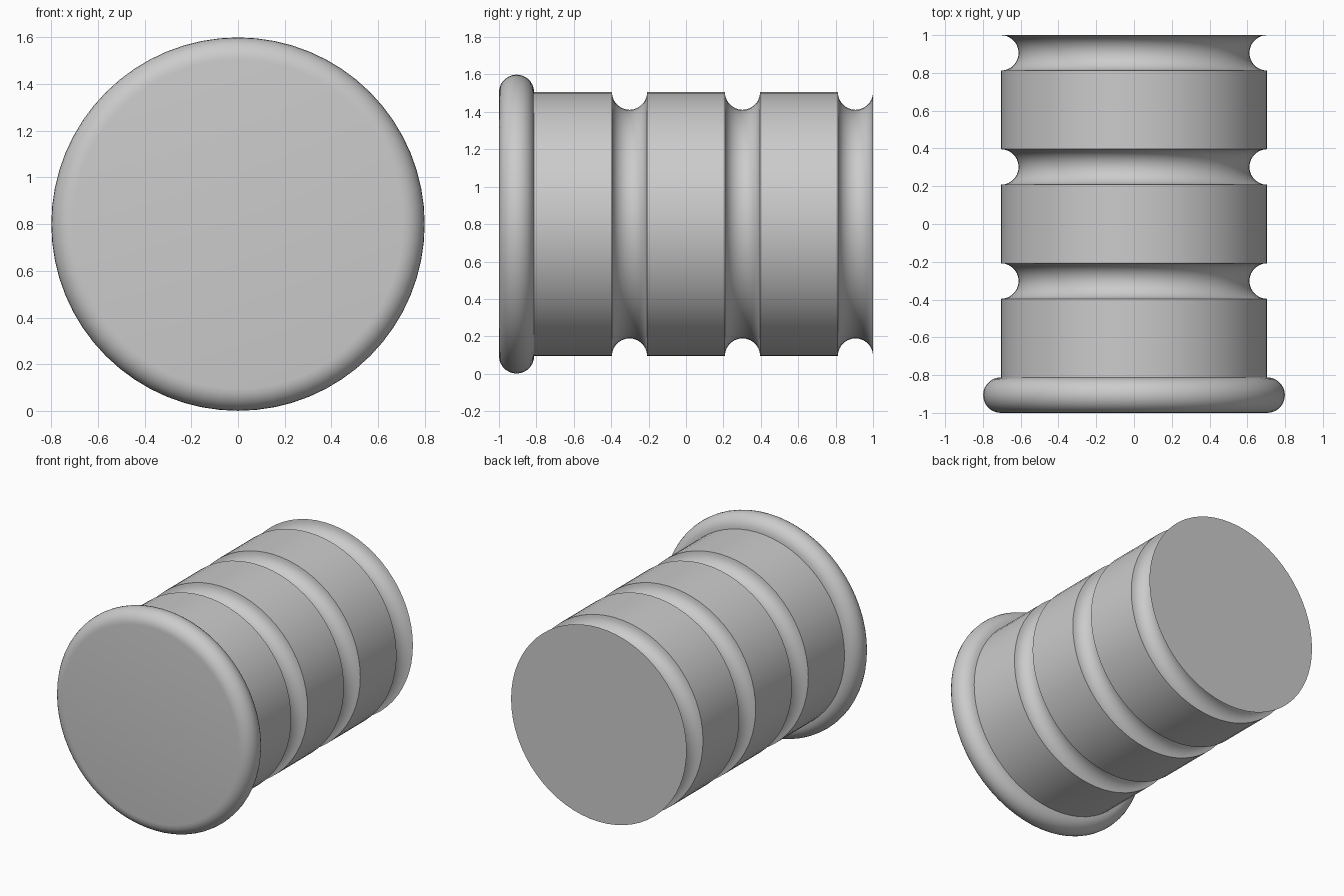
import bpy, bmesh
from math import sin, cos, pi

if "Cube" in bpy.data.objects:
    bpy.data.objects.remove(bpy.data.objects["Cube"])

SIDES = 64          # segments around the axis
BODY_R = 0.705      # barrel radius
BEAD = 0.094        # radius of the rim bead and of the grooves
AXIS_Z = 0.8
PITCH = 0.604       # spacing of bead and grooves along y
STEPS = 14


def half_round(y_mid, sign):
    """Half-circle profile along y: sign +1 bulges out, -1 cuts in."""
    return [(y_mid - BEAD * cos(pi * i / STEPS),
             BODY_R + sign * BEAD * sin(pi * i / STEPS))
            for i in range(STEPS + 1)]


# Profile (y, radius): front rim bead, then three grooves up to the back face
first = -1 + BEAD
profile = half_round(first, 1)
for k in (1, 2, 3):
    profile += half_round(first + k * PITCH, -1)
profile[-1] = (1.0, BODY_R)

# Revolve the profile around the y axis and cap both ends
bm = bmesh.new()
rings = [[bm.verts.new((r * cos(2 * pi * j / SIDES), y,
                        AXIS_Z + r * sin(2 * pi * j / SIDES)))
          for j in range(SIDES)] for y, r in profile]
for a, b in zip(rings, rings[1:]):
    for j in range(SIDES):
        n = (j + 1) % SIDES
        bm.faces.new((a[j], a[n], b[n], b[j]))
bm.faces.new(rings[0])
bm.faces.new(rings[-1])
bmesh.ops.recalc_face_normals(bm, faces=bm.faces)
# Make sure the front cap faces -y
bm.faces.ensure_lookup_table()
if bm.faces[-2].normal.y > 0:
    bmesh.ops.reverse_faces(bm, faces=bm.faces)

mesh = bpy.data.meshes.new("grooved_plug")
bm.to_mesh(mesh)
bm.free()
plug = bpy.data.objects.new("grooved_plug", mesh)
bpy.context.collection.objects.link(plug)

# Smooth curves, crisp groove edges
bpy.context.view_layer.objects.active = plug
plug.select_set(True)
bpy.ops.object.shade_smooth_by_angle(angle=pi / 6)
